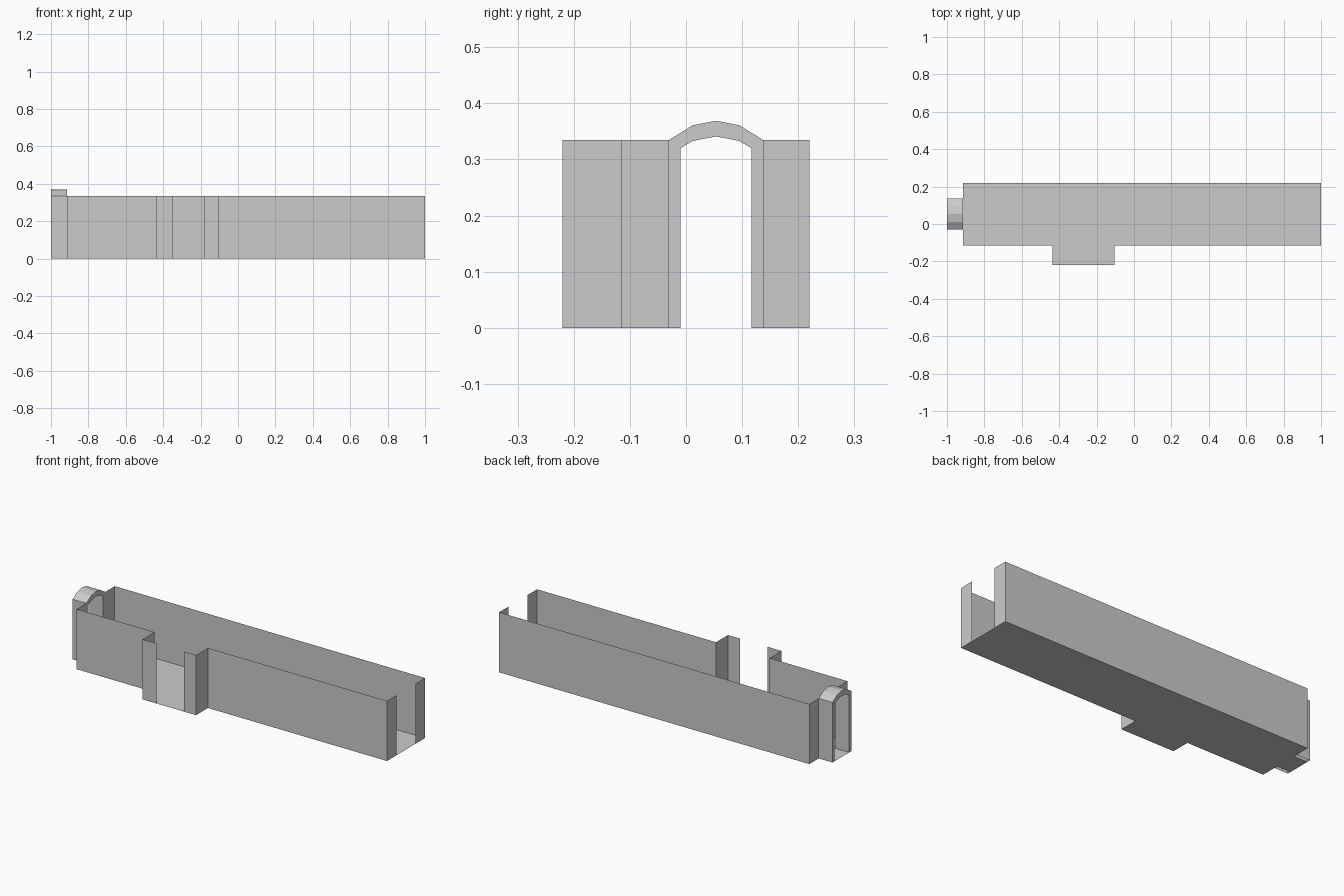
import bpy, bmesh

if "Cube" in bpy.data.objects:
    bpy.data.objects.remove(bpy.data.objects["Cube"])

H = 0.335                        # wall height
X0, X1 = -0.915, 1.0             # hall ends
Y0, Y1 = -0.115, 0.22            # hall sides
AX0, AX1, AY = -0.435, -0.105, -0.22   # side bay
DY0, DY1 = -0.03, 0.137          # end doorways


def finish(name, bm):
    mesh = bpy.data.meshes.new(name)
    bm.to_mesh(mesh)
    bm.free()
    ob = bpy.data.objects.new(name, mesh)
    bpy.context.collection.objects.link(ob)
    return ob


def wall(name, path):
    """Thin upright wall following a plan path."""
    bm = bmesh.new()
    low = [bm.verts.new((x, y, 0)) for x, y in path]
    top = [bm.verts.new((x, y, H)) for x, y in path]
    for i in range(len(path) - 1):
        bm.faces.new((low[i], low[i + 1], top[i + 1], top[i]))
    return finish(name, bm)


# Walls, broken at the three openings
wall("back_wall", [(X1, DY1), (X1, Y1), (X0, Y1), (X0, DY1)])
wall("front_wall_left", [(X0, DY0), (X0, Y0), (AX0, Y0), (AX0, AY), (-0.35, AY)])
wall("front_wall_right", [(-0.18, AY), (AX1, AY), (AX1, Y0), (X1, Y0), (X1, DY0)])

# Floor of hall, side bay and archway
bm = bmesh.new()
plan = [(X0, Y0), (AX0, Y0), (AX0, AY), (AX1, AY), (AX1, Y0), (X1, Y0),
        (X1, Y1), (X0, Y1), (X0, 0.117), (-1, 0.117), (-1, -0.01), (X0, -0.01)]
bm.faces.new([bm.verts.new((x, y, 0)) for x, y in plan])
finish("floor", bm)

# Arched passage: outer and inner profiles in the y-z plane
outer = [(DY0, 0), (DY0, H), (0.012, 0.361), (0.0535, 0.369),
         (0.095, 0.361), (DY1, H), (DY1, 0)]
inner = [(-0.01, 0), (-0.01, 0.32), (0.012, 0.333), (0.0535, 0.341),
         (0.095, 0.333), (0.117, 0.32), (0.117, 0)]
bm = bmesh.new()
rings = [[bm.verts.new((x, y, z)) for y, z in prof]
         for x, prof in ((-1, outer), (X0, outer), (X0, inner), (-1, inner))]
for a in range(4):
    p, q = rings[a], rings[(a + 1) % 4]
    for i in range(len(outer) - 1):
        bm.faces.new((p[i], p[i + 1], q[i + 1], q[i]))
bmesh.ops.recalc_face_normals(bm, faces=bm.faces)
finish("arched_passage", bm)
